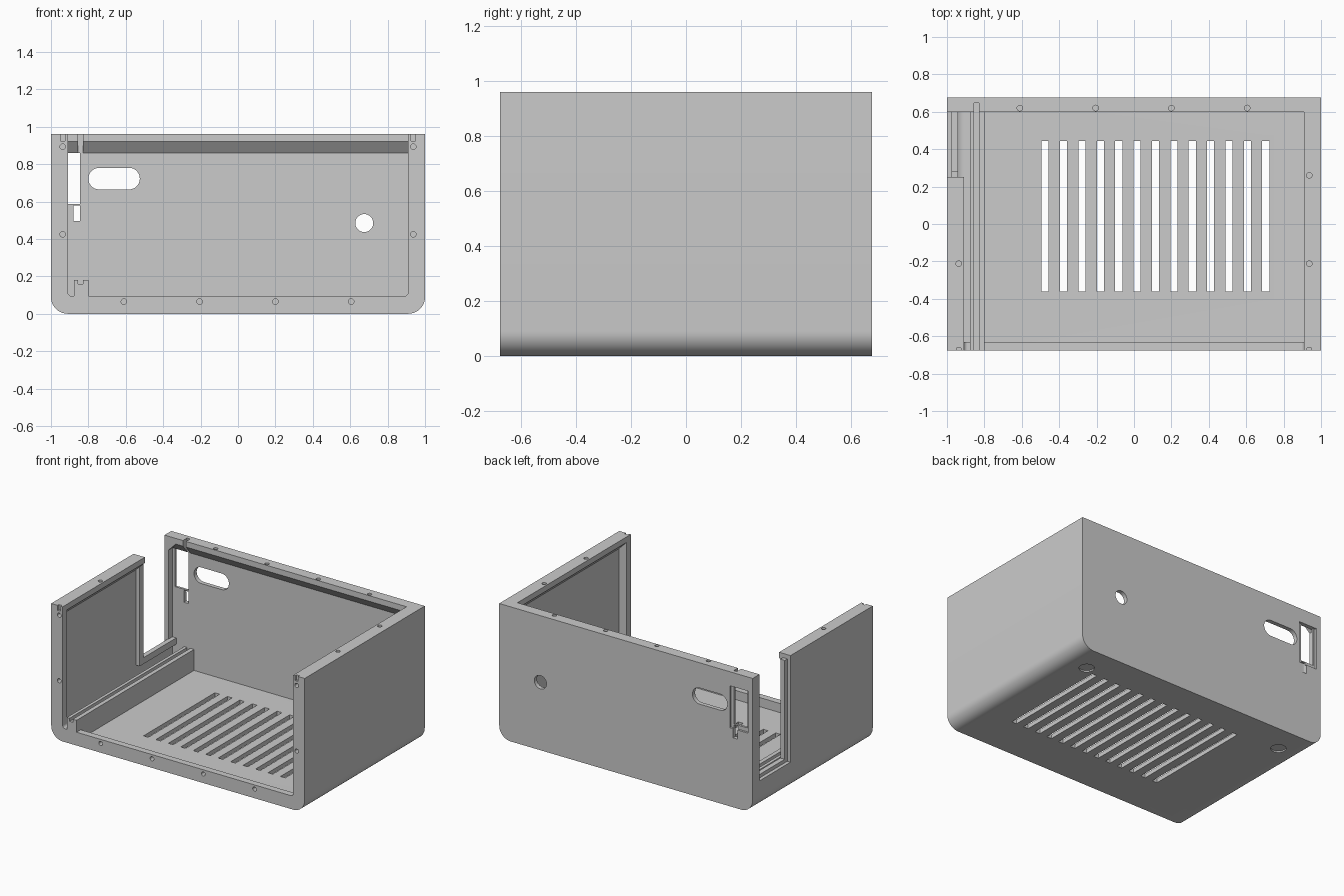
import bpy, bmesh, math
from mathutils import Vector

if "Cube" in bpy.data.objects:
    bpy.data.objects.remove(bpy.data.objects["Cube"], do_unlink=True)

grey = bpy.data.materials.new("plain grey")
grey.use_nodes = True
colour = (0.6, 0.6, 0.6, 1)
grey.diffuse_color = colour
grey.node_tree.nodes["Principled BSDF"].inputs["Base Color"].default_value = colour

W, D, H = 1.0, 0.677, 0.96      # half width, half depth, height
WALL, RIM = 0.03, 0.09          # thin shell and thicker rim
IX, RX = W - WALL, W - RIM      # inner wall and rim opening
IY, RY = D - WALL, 0.6
LIP = -0.63                     # back of the front rim


def rounded(x0, x1, y0, y1, low=0.0, high=0.0, steps=10):
    """Rectangle outline with rounded lower and upper corners."""
    pts = []
    for sx, sy, start, r in ((0, 0, 180, low), (1, 0, 270, low), (1, 1, 0, high), (0, 1, 90, high)):
        cx = x1 - r if sx else x0 + r
        cy = y1 - r if sy else y0 + r
        for i in range(steps + 1 if r else 1):
            a = math.radians(start + 90 * i / steps)
            pts.append((cx + r * math.cos(a), cy + r * math.sin(a)))
    return pts


def circle(x, y, r, n=24):
    return [(x + r * math.cos(math.tau * i / n), y + r * math.sin(math.tau * i / n)) for i in range(n)]


def prism(bm, outline, axis, lo, hi):
    """Extrude an outline along one axis."""
    place = {"x": lambda u, v, t: (t, u, v), "y": lambda u, v, t: (u, t, v), "z": lambda u, v, t: (u, v, t)}[axis]
    a, b = ([bm.verts.new(place(u, v, t)) for u, v in outline] for t in (lo, hi))
    bm.faces.new(a)
    bm.faces.new(b[::-1])
    for i in range(len(a)):
        j = (i + 1) % len(a)
        bm.faces.new((a[j], a[i], b[i], b[j]))


def box(bm, x0, x1, y0, y1, z0, z1):
    prism(bm, rounded(x0, x1, y0, y1), "z", z0, z1)


def finish(bm, name):
    bmesh.ops.recalc_face_normals(bm, faces=bm.faces)
    mesh = bpy.data.meshes.new(name)
    bm.to_mesh(mesh)
    bm.free()
    mesh.materials.append(grey)
    ob = bpy.data.objects.new(name, mesh)
    bpy.context.collection.objects.link(ob)
    return ob


def activate(ob):
    bpy.ops.object.select_all(action="DESELECT")
    ob.select_set(True)
    bpy.context.view_layer.objects.active = ob


def combine(ob, bm, operation="DIFFERENCE"):
    """Apply a boolean with a temporary helper."""
    helper = finish(bm, "helper")
    helper.hide_render = True
    mod = ob.modifiers.new("combine", "BOOLEAN")
    mod.object, mod.operation, mod.solver = helper, operation, "EXACT"
    activate(ob)
    bpy.ops.object.modifier_apply(modifier=mod.name)
    bpy.data.objects.remove(helper, do_unlink=True)


# Outer shell with rounded lower side edges
bm = bmesh.new()
prism(bm, rounded(-W, W, 0, H, low=0.09), "y", -D, D)
case = finish(bm, "case_shell")

# Opening through the top and front rims
bm = bmesh.new()
prism(bm, rounded(-RX, RX, RIM + 0.005, H + 0.1, low=0.02), "y", -D - 0.1, RY)
combine(case, bm)

# Wider main cavity behind the rims
bm = bmesh.new()
prism(bm, rounded(-IX, IX, WALL, 0.86, low=0.06), "y", LIP, IY)
combine(case, bm)

# Sloped underside of the top rim
bm = bmesh.new()
for x, y, z in ((IX, IY, 0.86), (RX, RY, 0.92)):
    for sx in (-x, x):
        for yy in (LIP, y):
            bm.verts.new((sx, yy, z))
            if z < 0.9:
                bm.verts.new((sx, yy, z - 0.02))
bmesh.ops.convex_hull(bm, input=bm.verts)
combine(case, bm)

# Side doorway, open at the top
bm = bmesh.new()
box(bm, -W - 0.1, -RX + 0.01, 0.25, RY, 0.2, H + 0.1)
combine(case, bm)

# Doorway frame and board rail on the floor
bm = bmesh.new()
box(bm, -0.975, -0.94, 0.235, 0.28, 0.19, 0.93)
combine(case, bm, "UNION")
bm = bmesh.new()
box(bm, -0.975, -0.94, 0.235, IY + 0.01, 0.18, 0.225)
combine(case, bm, "UNION")
bm = bmesh.new()
box(bm, -0.877, -0.80, -D, IY + 0.01, 0.02, 0.18)
combine(case, bm, "UNION")

# Board groove in the rail and in the back rim
bm = bmesh.new()
box(bm, -0.855, -0.83, -D - 0.1, IY, 0.158, H + 0.1)
combine(case, bm)

# Floor vents, foot recesses and back wall openings
bm = bmesh.new()
for i in range(13):
    x = -0.475 + i * 0.0983
    box(bm, x - 0.019, x + 0.019, -0.36, 0.445, -0.1, 0.08)
for x in (-0.81, 0.8):
    prism(bm, circle(x, 0.48, 0.05, 32), "z", -0.1, 0.01)
prism(bm, rounded(-0.8, -0.525, 0.665, 0.78, 0.057, 0.057), "y", 0.62, 0.8)
prism(bm, circle(0.675, 0.485, 0.048, 32), "y", 0.62, 0.8)
combine(case, bm)

# Connector recess and its holes in the back wall
bm = bmesh.new()
box(bm, -0.965, -0.82, D - 0.014, 0.8, 0.56, 0.86)
combine(case, bm)
bm = bmesh.new()
box(bm, -0.95, -0.845, 0.59, 0.8, 0.588, 0.86)
box(bm, -0.88, -0.845, 0.62, 0.8, 0.495, 0.58)
combine(case, bm)

# Screw holes in the rims and notches in the front corners
bm = bmesh.new()
R, DEEP = 0.015, 0.035
for x in (-0.61, -0.205, 0.2, 0.605):
    prism(bm, circle(x, 0.065, R), "y", -D - 0.1, -D + DEEP)
    prism(bm, circle(x, 0.62, R), "z", H - DEEP, H + 0.1)
for x in (-0.937, 0.937):
    for z in (0.425, 0.893):
        prism(bm, circle(x, z, R), "y", -D - 0.1, -D + DEEP)
    prism(bm, circle(x, -0.212, R), "z", H - DEEP, H + 0.1)
    box(bm, x - 0.012, x + 0.012, -D - 0.1, -D + 0.015, 0.925, H + 0.1)
prism(bm, circle(0.937, 0.26, R), "z", H - DEEP, H + 0.1)
combine(case, bm)

activate(case)
bpy.ops.object.shade_smooth_by_angle(angle=math.radians(30))
